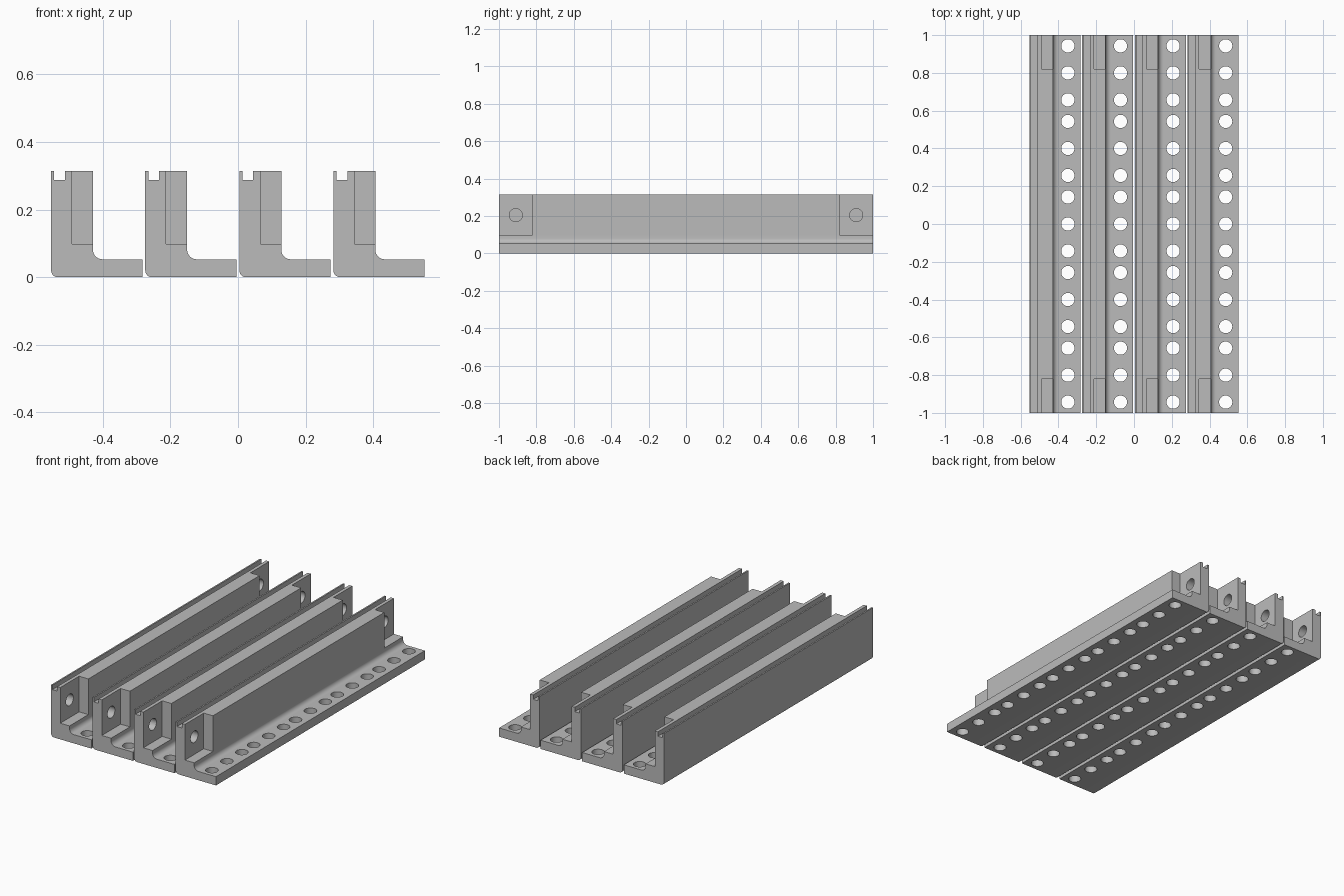
import bpy, bmesh
from math import sin, cos, pi, radians
from mathutils import Matrix

cube = bpy.data.objects.get("Cube")
if cube:
    bpy.data.objects.remove(cube, do_unlink=True)

WIDTH, HEIGHT, WALL, FLANGE = 0.27, 0.314, 0.124, 0.053
PITCH, LEFT = 0.2785, -0.553
HOLE_R = 0.035

grey = bpy.data.materials.new("machined_grey")
grey.use_nodes = True
grey.diffuse_color = (0.5, 0.5, 0.5, 1)
grey.node_tree.nodes["Principled BSDF"].inputs["Base Color"].default_value = (0.5, 0.5, 0.5, 1)


def arc(cx, cz, r, start, end, steps=8):
    angles = [radians(start + (end - start) * i / steps) for i in range(steps + 1)]
    return [(cx + r * cos(a), cz + r * sin(a)) for a in angles]


def make_object(name, bm):
    bmesh.ops.recalc_face_normals(bm, faces=bm.faces)
    mesh = bpy.data.meshes.new(name)
    bm.to_mesh(mesh)
    bm.free()
    mesh.materials.append(grey)
    obj = bpy.data.objects.new(name, mesh)
    bpy.context.collection.objects.link(obj)
    return obj


def add_cylinder(bm, x, y, z, depth, rotation=Matrix()):
    bmesh.ops.create_cone(bm, cap_ends=True, segments=32, radius1=HOLE_R, radius2=HOLE_R,
                          depth=depth, matrix=Matrix.Translation((x, y, z)) @ rotation)


# L-shaped rail section with a groove in the top and rounded corners
profile = arc(0.02, 0.02, 0.02, 180, 270)
profile += [(WIDTH, 0), (WIDTH, FLANGE)]
profile += arc(WALL + 0.028, FLANGE + 0.028, 0.028, 270, 180)
profile += [(WALL, HEIGHT), (0.041, HEIGHT), (0.041, 0.287),
            (0.009, 0.287), (0.009, HEIGHT), (0, HEIGHT)]
bm = bmesh.new()
end_face = bm.faces.new([bm.verts.new((x, -1, z)) for x, z in profile])
swept = bmesh.ops.extrude_face_region(bm, geom=[end_face], use_keep_orig=True)
bmesh.ops.translate(bm, vec=(0, 2, 0),
                    verts=[v for v in swept["geom"] if isinstance(v, bmesh.types.BMVert)])
rail = make_object("rail_1", bm)

# Cutter for the end notches and the row of flange holes
bm = bmesh.new()
for side in (-1, 1):
    box = Matrix.Translation((0.162, side * 0.97, 0.248)) @ Matrix.Diagonal((0.2, 0.3, 0.3, 1))
    bmesh.ops.create_cube(bm, size=1, matrix=box)
for i in range(-2, 3):
    for shift in (-0.143, 0, 0.143):
        add_cylinder(bm, 0.203, i * 0.4 + shift, 0.03, 0.12)
notch_cutter = make_object("notch_cutter", bm)

# Cutter for the blind bolt holes in the notched wall
bm = bmesh.new()
for side in (-1, 1):
    add_cylinder(bm, 0.051, side * 0.91, 0.205, 0.078, Matrix.Rotation(pi / 2, 4, 'Y'))
bolt_cutter = make_object("bolt_cutter", bm)

for cutter in (notch_cutter, bolt_cutter):
    cutter.hide_render = True
    mod = rail.modifiers.new(cutter.name, 'BOOLEAN')
    mod.operation, mod.solver, mod.object = 'DIFFERENCE', 'EXACT', cutter

# Bake the cuts and discard the cutters
depsgraph = bpy.context.evaluated_depsgraph_get()
finished = bpy.data.meshes.new_from_object(rail.evaluated_get(depsgraph))
rail.modifiers.clear()
rail.data = finished
for cutter in (notch_cutter, bolt_cutter):
    bpy.data.objects.remove(cutter, do_unlink=True)

bpy.ops.object.select_all(action='DESELECT')
rail.select_set(True)
bpy.context.view_layer.objects.active = rail
bpy.ops.object.shade_smooth_by_angle(angle=radians(30))

# Four identical rails side by side
rail.location.x = LEFT
for i in range(1, 4):
    copy = bpy.data.objects.new(f"rail_{i + 1}", rail.data)
    copy.location.x = LEFT + i * PITCH
    bpy.context.collection.objects.link(copy)
